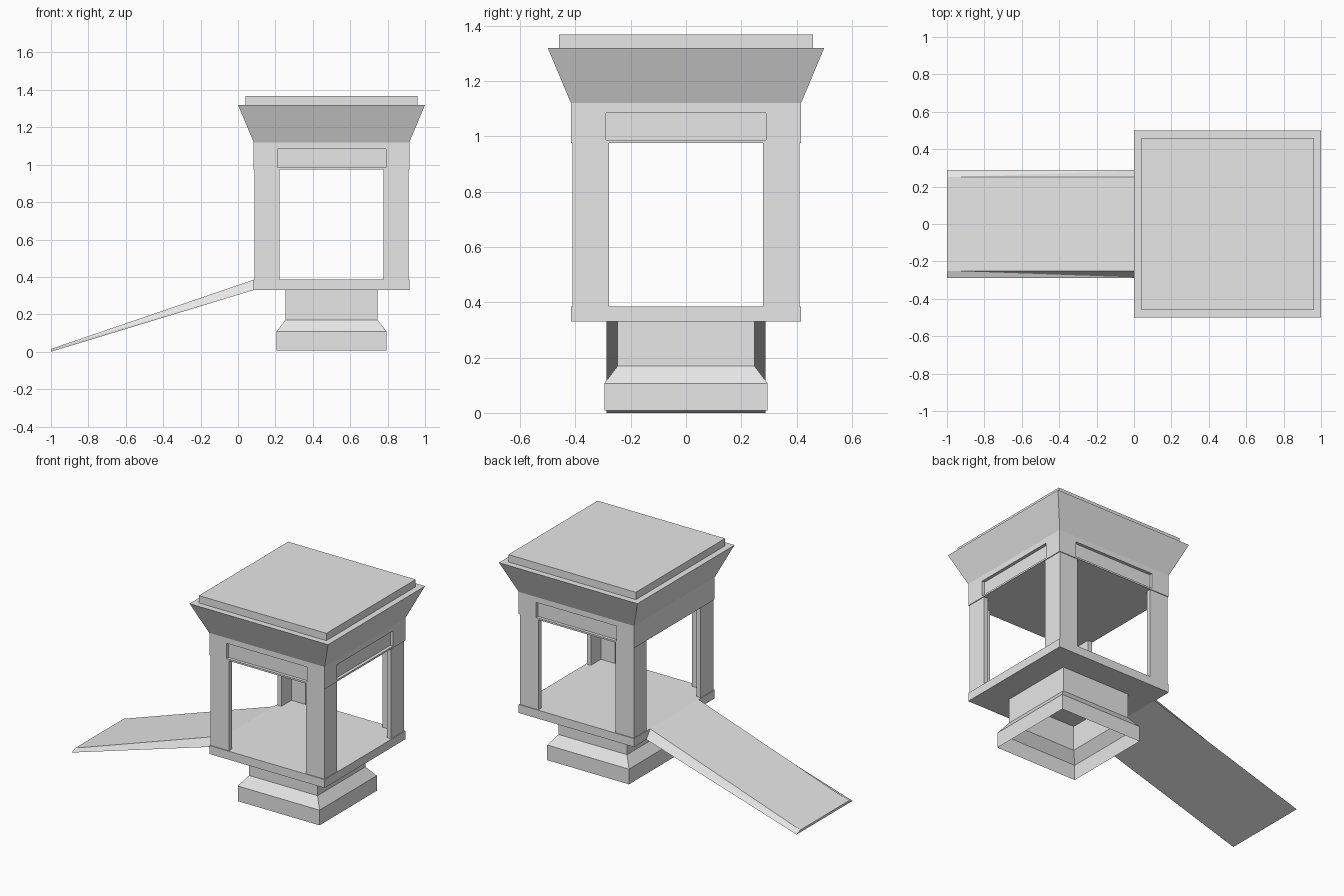
import bpy, bmesh
from mathutils import Vector

cube = bpy.data.objects.get("Cube")
if cube:
    bpy.data.objects.remove(cube, do_unlink=True)

CX = 0.5                      # tower centre on x
FLOOR_LOW, FLOOR_TOP = 0.33, 0.385
BEAM_LOW, BEAM_TOP = 0.975, 1.12

stone = bpy.data.materials.new("light_grey_stone")
stone.use_nodes = True
GREY = (0.8, 0.8, 0.8, 1)
stone.diffuse_color = GREY
stone.node_tree.nodes["Principled BSDF"].inputs["Base Color"].default_value = GREY


def finish(bm, name, x=0.0):
    mesh = bpy.data.meshes.new(name)
    bm.to_mesh(mesh)
    bm.free()
    mesh.materials.append(stone)
    obj = bpy.data.objects.new(name, mesh)
    obj.location.x = x
    bpy.context.collection.objects.link(obj)
    return obj


def square_stack(profile, bottom=True, top=True):
    """Square rings given as (half width, height), joined by flat walls."""
    bm = bmesh.new()
    rings = [[bm.verts.new((sx * h, sy * h, z))
              for sx, sy in ((-1, -1), (1, -1), (1, 1), (-1, 1))] for h, z in profile]
    for low, high in zip(rings, rings[1:]):
        for i in range(4):
            j = (i + 1) % 4
            bm.faces.new((low[i], low[j], high[j], high[i]))
    if bottom:
        bm.faces.new(rings[0][::-1])
    if top:
        bm.faces.new(rings[-1])
    bm.normal_update()
    return bm


# Hollow pedestal, open underneath
finish(square_stack([(0.295, 0.008), (0.295, 0.107), (0.247, 0.17), (0.247, FLOOR_LOW)],
                    bottom=False, top=False), "pedestal", CX)

# Floor slab
finish(square_stack([(0.416, FLOOR_LOW), (0.416, FLOOR_TOP)]), "floor_slab", CX)

# L-shaped corner posts
OUT, INN, WALL = 0.411, 0.278, 0.03
L_SHAPE = [(OUT, OUT), (INN, OUT), (INN, OUT - WALL),
           (OUT - WALL, OUT - WALL), (OUT - WALL, INN), (OUT, INN)]
for sx, side in ((-1, "right"), (1, "left")):
    for sy, end in ((-1, "front"), (1, "back")):
        bm = bmesh.new()
        foot = bm.faces.new([bm.verts.new((sx * x, sy * y, FLOOR_TOP)) for x, y in L_SHAPE])
        up = bmesh.ops.extrude_face_region(bm, geom=[foot], use_keep_orig=True)
        for v in up["geom"]:
            if isinstance(v, bmesh.types.BMVert):
                v.co.z = BEAM_LOW
        bmesh.ops.recalc_face_normals(bm, faces=bm.faces)
        finish(bm, f"{end}_{side}_post", CX)

# Lintel block with sunken panels on every side but the ramp side
bm = square_stack([(0.416, BEAM_LOW), (0.416, BEAM_TOP)])
sides = [f for f in bm.faces if abs(f.normal.z) < 0.5 and f.normal.x > -0.5]
for f in sides:
    n = f.normal.copy()
    tangent = Vector((-n.y, n.x, 0))
    mid = (BEAM_LOW + BEAM_TOP) / 2
    bmesh.ops.inset_individual(bm, faces=[f], thickness=0.02)
    for v in f.verts:
        along = 0.29 if v.co.dot(tangent) > 0 else -0.29
        v.co = n * 0.416 + tangent * along
        v.co.z = 0
    # heights follow the winding order: two low corners, then two high ones
    loops = list(f.verts)
    signs = [1 if v.co.dot(tangent) > 0 else -1 for v in loops]
    for i, v in enumerate(loops):
        going_up = signs[i] > 0 and signs[i - 1] > 0 or signs[i] < 0 and signs[(i + 1) % 4] < 0
        v.co.z = 1.085 if going_up else 0.986
    f.normal_update()
    bmesh.ops.inset_individual(bm, faces=[f], thickness=0.01)
    outer = [e for e in f.verts]
    for v in outer:
        along = 0.29 if v.co.dot(tangent) > 0 else -0.29
        z = 1.085 if v.co.z > mid else 0.986
        v.co = n * (0.416 - 0.02) + tangent * along
        v.co.z = z
bm.normal_update()
finish(bm, "lintel_block", CX)

# Flared cornice and roof cap
finish(square_stack([(0.416, BEAM_TOP), (0.5, 1.32)], bottom=False), "cornice", CX)
finish(square_stack([(0.46, 1.32), (0.46, 1.368)], bottom=False), "roof_cap", CX)

# Ramp: a wedge whose flanks spread outward toward the underside
bm = bmesh.new()
ends = []
for x, low, high in ((-1.0, 0.0, 0.015), (CX - 0.416, FLOOR_LOW, FLOOR_TOP)):
    ends.append([bm.verts.new((x, y, z)) for y, z in
                 ((-0.288, low), (0.288, low), (0.25, high), (-0.25, high))])
toe, head = ends
bm.faces.new(toe)
bm.faces.new(head[::-1])
for i in (0, 2):
    bm.faces.new((toe[i], toe[i + 1], head[i + 1], head[i]))
for bottom, top in ((0, 3), (1, 2)):
    bm.faces.new((toe[top], head[top], head[bottom]))
    bm.faces.new((toe[top], head[bottom], toe[bottom]))
bmesh.ops.recalc_face_normals(bm, faces=bm.faces)
finish(bm, "ramp")
